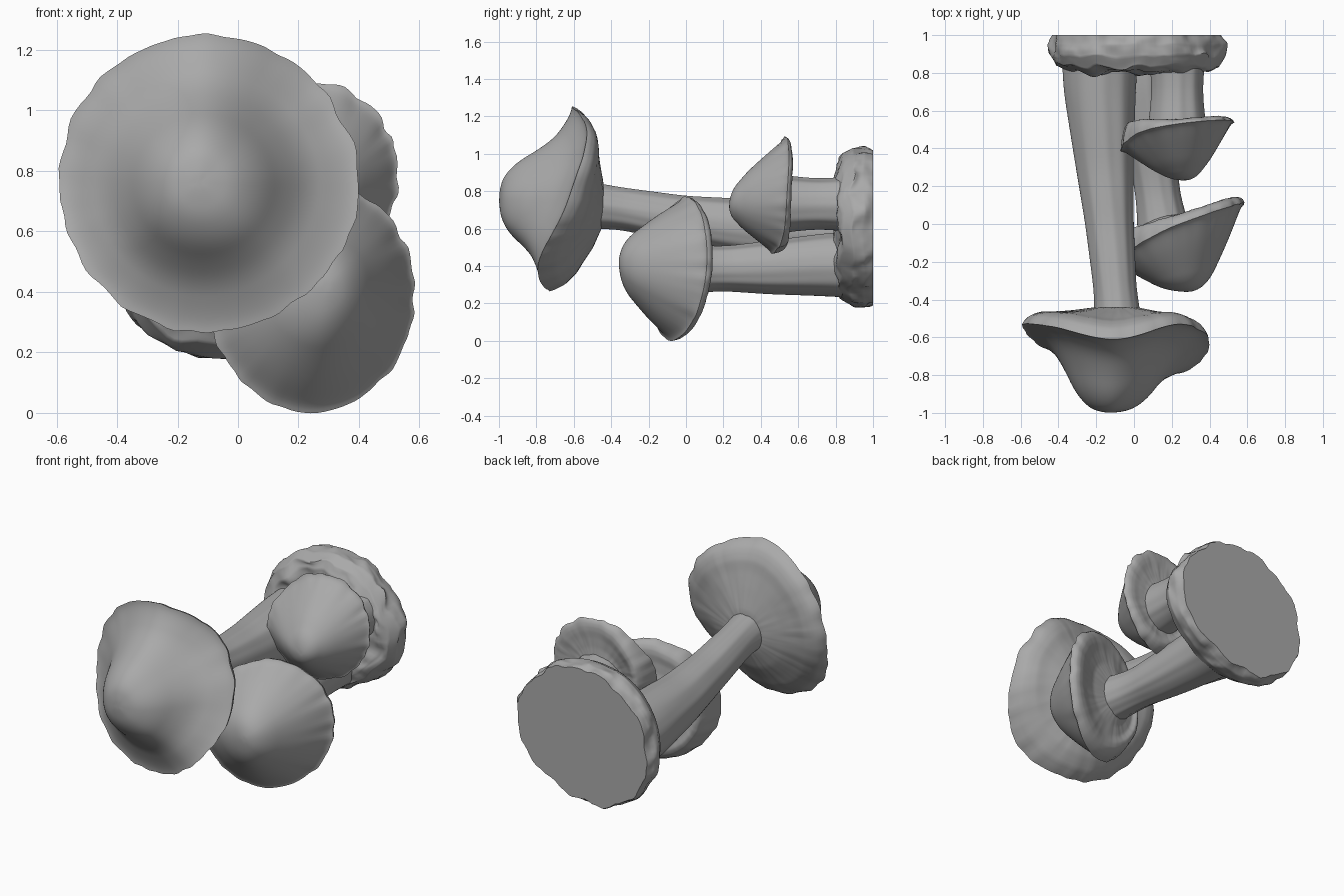
import bpy, bmesh, math
from mathutils import Vector, noise

if "Cube" in bpy.data.objects:
    bpy.data.objects.remove(bpy.data.objects["Cube"])

SEG = 112

clay = bpy.data.materials.new("matte_grey")
clay.use_nodes = True
GREY = (0.4, 0.4, 0.4, 1)
clay.diffuse_color = GREY
clay.node_tree.nodes["Principled BSDF"].inputs["Base Color"].default_value = GREY


def ring_value(samples, t):
    """Smooth periodic interpolation of evenly spaced samples, t in 0..1."""
    n = len(samples)
    i, u = divmod(t * n, 1)
    a, b, c, d = (samples[(int(i) + k) % n] for k in (-1, 0, 1, 2))
    return b + 0.5 * u * (c - a + u * (2*a - 5*b + 4*c - d + u * (3*(b - c) + d - a)))


def curve_value(points, f):
    """Linear interpolation along sorted (position, value) pairs."""
    for (f0, v0), (f1, v1) in zip(points, points[1:]):
        if f <= f1:
            return v0 + (v1 - v0) * (f - f0) / (f1 - f0)
    return points[-1][1]


def loft(name, rings):
    """Skin a list of rings and close both ends."""
    bm = bmesh.new()
    rows = [[bm.verts.new(p) for p in ring] for ring in rings]
    for r0, r1 in zip(rows, rows[1:]):
        for j in range(SEG):
            k = (j + 1) % SEG
            bm.faces.new((r0[j], r0[k], r1[k], r1[j]))
    bm.faces.new(rows[0][::-1])
    bm.faces.new(rows[-1])
    bmesh.ops.recalc_face_normals(bm, faces=bm.faces)
    mesh = bpy.data.meshes.new(name)
    bm.to_mesh(mesh)
    bm.free()
    mesh.materials.append(clay)
    obj = bpy.data.objects.new(name, mesh)
    bpy.context.collection.objects.link(obj)
    bpy.ops.object.select_all(action="DESELECT")
    obj.select_set(True)
    bpy.context.view_layer.objects.active = obj
    bpy.ops.object.shade_smooth_by_angle(angle=math.radians(50))


def cap(name, nose, middle, root, radii, rim_y, roll, profile, under):
    """Domed top from nose to wavy rim, a rolled lip, then a ribbed underside."""
    nose, root = Vector(nose), Vector(root)
    lip = [(0, 0), (.5, 0), (.68, .45), (.8, .9), (.88, 1), (.94, .85), (.98, .5), (1, 0)]

    edge = []
    for j in range(SEG):
        t = j / SEG
        out = Vector((math.cos(t * math.tau), 0, math.sin(t * math.tau)))
        e = Vector((middle[0], ring_value(rim_y, t), middle[1])) + out * ring_value(radii, t)
        edge.append((e, out * 0.014 * noise.noise(out * 6 + nose), ring_value(roll, t)))

    rings = []
    for i in range(1, 41):
        f = i / 40
        # average neighbouring profile values to soften the corners
        p = sum(curve_value(profile, min(1, abs(f + d))) for d in (-.06, -.03, 0, .03, .06)) / 5
        p *= 1 - f ** 12
        ring = []
        for e, wave, _ in edge:
            q = nose.lerp(e, f) + wave * f ** 8
            q.y = nose.y * p + e.y * (1 - p)
            ring.append(q)
        rings.append(ring)
    for i in range(32):
        f = 1 - ((i + 1) / 33) ** 1.4
        u = curve_value(under, f)
        ring = []
        for j, (e, wave, thick) in enumerate(edge):
            q = root.lerp(e, f) + wave * f ** 8
            rib = noise.noise(Vector((j * .7, f * 2, nose.x))) * .006 * f * (1 - f ** 8)
            q.y = root.y * u + e.y * (1 - u) + rib + thick * curve_value(lip, f)
            ring.append(q)
        rings.append(ring)
    loft(name, rings)


def stem(name, points):
    """Round tapering tube through (x, y, z, radius) stations."""
    rings = []
    steps = 40
    y0, y1 = points[0][1], points[-1][1]
    tracks = [[(p[1], p[k]) for p in points] for k in (0, 2, 3)]
    for i in range(steps + 1):
        y = y0 + (y1 - y0) * i / steps
        x, z, r = (sum(curve_value(t, min(y1, max(y0, y + d))) for d in (-.06, -.03, 0, .03, .06)) / 5
                   for t in tracks)
        ring = []
        for j in range(SEG):
            a = j / SEG * math.tau
            w = r + 0.006 * noise.noise(Vector((math.cos(a) * 3, y, math.sin(a) * 3)))
            ring.append((x + w * math.cos(a), y, z + w * math.sin(a)))
        rings.append(ring)
    loft(name, rings)


# Lumpy mounting base with a flat back
radii = (.465, .43, .42, .44, .46, .47, .42, .41)
section = [(0.02, .8), (.3, .8), (.6, .8), (.8, .805), (.93, .835), (1, .89), (1, .95), (.97, 1)]
rings = []
for i in range(57):
    s = i / 56 * (len(section) - 1)
    k = min(int(s), len(section) - 2)
    (f0, ya), (f1, yb) = section[k:k + 2]
    f, y = f0 + (f1 - f0) * (s - k), ya + (yb - ya) * (s - k)
    ring = []
    for j in range(SEG):
        a = j / SEG * math.tau
        out = Vector((math.cos(a), 0, math.sin(a)))
        p = out * (f * ring_value(radii, j / SEG)) + Vector((.02, y, .61))
        lump = noise.noise(p * 7) * .028 + noise.noise(p * 18) * .012
        p += out * lump * f
        p.y = min(1, p.y + 1.2 * lump * min(1, (1 - y) * 8)) if i < 56 else 1
        ring.append(p)
    rings.append(ring)
loft("base", rings)

# Stems, flared a little where they meet the caps
stem("tall_stem", [(-.09, -.6, .73, .13), (-.09, -.45, .72, .12), (-.1, -.36, .71, .112),
                   (-.13, 0, .645, .128), (-.155, .3, .605, .152), (-.18, .7, .585, .19),
                   (-.18, .88, .585, .2)])
stem("low_stem", [(.17, -.1, .39, .15), (.14, .08, .385, .125), (.12, .2, .385, .118),
                  (.09, .45, .39, .142), (.06, .75, .405, .168), (.06, .88, .405, .175)])
stem("short_stem", [(.23, .42, .73, .16), (.23, .56, .73, .15), (.23, .65, .73, .137),
                    (.23, .78, .73, .137), (.23, .88, .73, .15)])

# Caps
bell = [(0, 1), (.12, .985), (.25, .93), (.4, .75), (.54, .45), (.68, .22), (.85, .08), (1, 0)]
full_dome = [(0, 1), (.12, .985), (.27, .93), (.42, .81), (.62, .54), (.8, .29), (1, 0)]
dome = [(0, 1), (.12, .985), (.27, .91), (.5, .66), (.75, .32), (1, 0)]
sloped = [(0, 1), (.25, .98), (.5, .8), (.8, .42), (.93, .2), (1, 0)]
cupped = [(0, 1), (.25, .95), (.5, .72), (.8, .25), (.93, .08), (1, 0)]

cap("large_cap", (-.13, -1, .76), (-.1, .755), (-.09, -.44, .73),
    (.5, .49, .495, .495, .49, .49, .49, .485),
    (-.63, -.53, -.61, -.54, -.54, -.67, -.73, -.79),
    (.03, .03, .03, .03, .03, .02, .02, .03), bell, sloped)
cap("low_cap", (.29, -.36, .42), (.24, .39), (.15, .05, .39),
    (.345, .365, .38, .36, .34, .36, .39, .365),
    (.11, .09, 0, -.13, -.21, -.18, -.08, .05),
    (.04, .04, .04, .08, .13, .12, .06, .04), full_dome, cupped)
cap("small_cap", (.27, .23, .72), (.23, .78), (.23, .56, .75),
    (.3, .31, .315, .3, .3, .29, .31, .3),
    (.54, .55, .53, .48, .39, .4, .46, .52),
    (.02, .02, .02, .06, .12, .11, .06, .03), dome, cupped)
